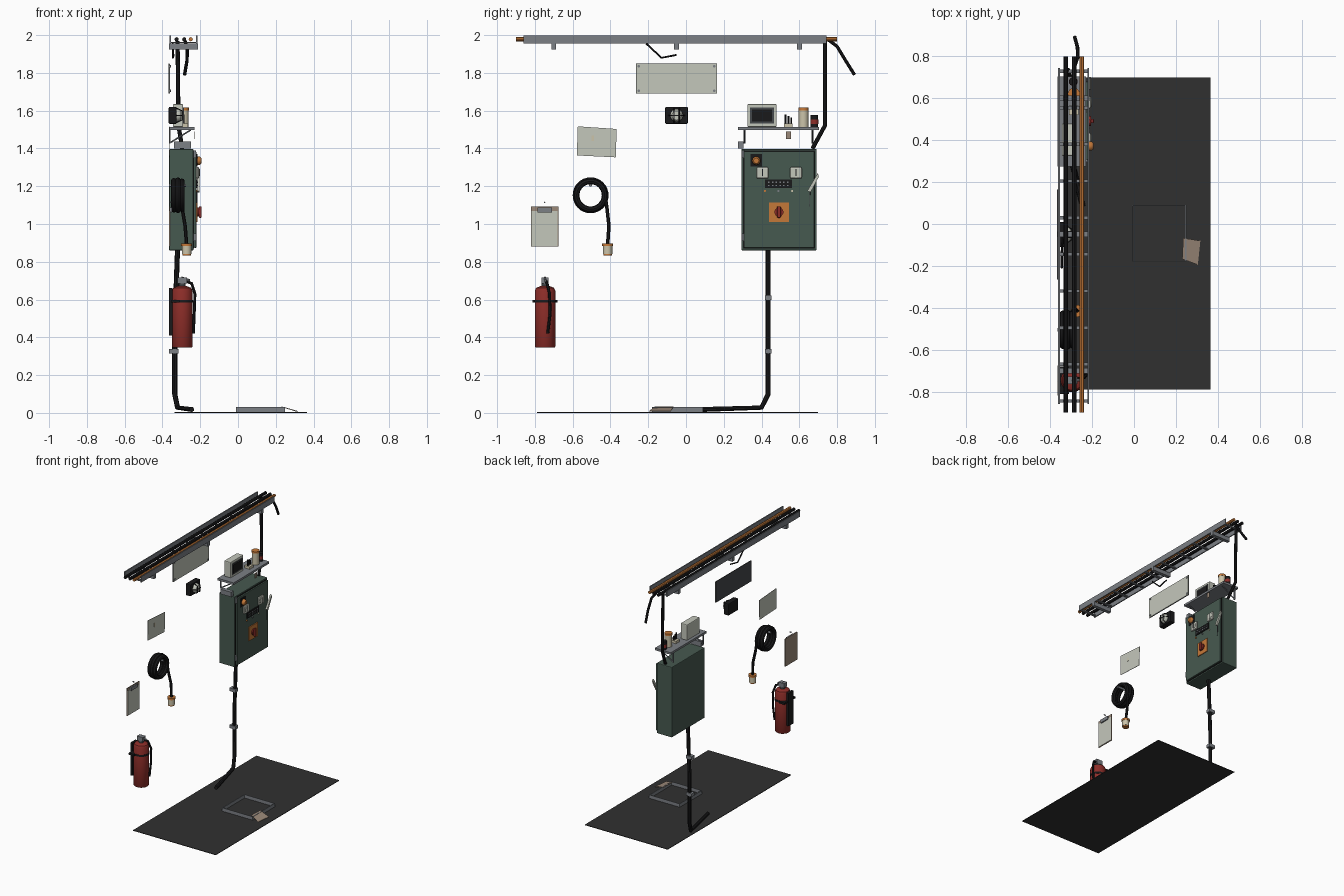
import bpy, bmesh, math
from mathutils import Vector

if "Cube" in bpy.data.objects:
    bpy.data.objects.remove(bpy.data.objects["Cube"])

def mat(name, r, g, b):
    m = bpy.data.materials.new(name)
    m.diffuse_color = (r, g, b, 1)
    m.use_nodes = True
    m.node_tree.nodes["Principled BSDF"].inputs["Base Color"].default_value = m.diffuse_color
    return m

GREEN = mat("cabinet green", .062, .100, .080)
STEEL = mat("steel grey", .20, .215, .235)
BLACK = mat("black rubber", .010, .010, .011)
FLOOR = mat("floor charcoal", .030, .030, .030)
PALE = mat("pale grey", .55, .57, .50)
ORANGE = mat("orange", .56, .19, .04)
RED = mat("red", .27, .027, .022)
TAN = mat("tan board", .33, .25, .19)
CREAM = mat("cream", .60, .55, .40)
DARK = mat("dark steel", .060, .065, .070)

def add(name, m, bm):
    bmesh.ops.recalc_face_normals(bm, faces=bm.faces)
    me = bpy.data.meshes.new(name)
    bm.to_mesh(me)
    bm.free()
    me.materials.append(m)
    ob = bpy.data.objects.new(name, me)
    bpy.context.collection.objects.link(ob)
    return ob

def smooth(ob):
    bpy.ops.object.select_all(action='DESELECT')
    ob.select_set(True)
    bpy.context.view_layer.objects.active = ob
    bpy.ops.object.shade_smooth_by_angle(angle=math.radians(40))
    return ob

def box(name, m, x0, x1, y0, y1, z0, z1, bevel=0):
    bm = bmesh.new()
    bmesh.ops.create_cube(bm, size=1)
    for v in bm.verts:
        v.co = Vector(((x0, x1)[v.co.x > 0], (y0, y1)[v.co.y > 0], (z0, z1)[v.co.z > 0]))
    if bevel:
        bmesh.ops.bevel(bm, geom=bm.edges[:], offset=bevel, segments=2, profile=.5, affect='EDGES')
    return add(name, m, bm)

def lathe(name, m, c, prof, axis='z', n=24):
    """Revolve (radius, height) pairs around an axis through c."""
    bm = bmesh.new()
    rings = []
    for r, h in prof:
        ring = []
        for i in range(n):
            a = 2 * math.pi * (i + .5) / n
            u, w = r * math.cos(a), r * math.sin(a)
            p = Vector((u, w, h)) if axis == 'z' else Vector((h, u, w))
            ring.append(bm.verts.new(Vector(c) + p))
        rings.append(ring)
    for a, b in zip(rings, rings[1:]):
        for i in range(n):
            j = (i + 1) % n
            bm.faces.new((a[i], a[j], b[j], b[i]))
    bm.faces.new(rings[0])
    bm.faces.new(rings[-1])
    return smooth(add(name, m, bm))

def disc(name, m, c, r, depth, n=20):
    return lathe(name, m, c, [(r, 0), (r, depth)], 'x', n)

def can(name, m, c, r, h, n=20):
    return lathe(name, m, c, [(r, 0), (r, h)], 'z', n)

def tube(name, m, pts, r, closed=False):
    cu = bpy.data.curves.new(name, 'CURVE')
    cu.dimensions = '3D'
    cu.bevel_depth = r
    cu.bevel_resolution = 2
    cu.use_fill_caps = True
    sp = cu.splines.new('POLY')
    sp.points.add(len(pts) - 1)
    for p, q in zip(sp.points, pts):
        p.co = (*q, 1)
    sp.use_cyclic_u = closed
    cu.materials.append(m)
    ob = bpy.data.objects.new(name, cu)
    bpy.context.collection.objects.link(ob)
    bpy.ops.object.select_all(action='DESELECT')
    ob.select_set(True)
    bpy.context.view_layer.objects.active = ob
    bpy.ops.object.convert(target='MESH')
    return smooth(bpy.context.object)

def sheet(name, m, pts, off):
    """Thin slab between a polygon and its shifted copy."""
    bm = bmesh.new()
    a = [bm.verts.new(p) for p in pts]
    b = [bm.verts.new(Vector(p) + Vector(off)) for p in pts]
    bm.faces.new(a)
    bm.faces.new(b)
    for i in range(len(a)):
        j = (i + 1) % len(a)
        bm.faces.new((a[i], a[j], b[j], b[i]))
    return add(name, m, bm)

# floor mat, open hatch frame and dropped paper
box("floor_mat", FLOOR, -.335, .365, -.79, .70, 0, .004)
for i, x in enumerate((-.01, .244)):
    box(f"hatch_side_{i}", STEEL, x, x + .006, -.18, .09, .004, .03)
for i, y in enumerate((-.18, .086)):
    box(f"hatch_end_{i}", STEEL, -.005, .25, y, y + .004, .004, .03)
sheet("dropped_paper", TAN, [(.235, -.067, .031), (.317, -.08, .008), (.305, -.195, .008), (.23, -.167, .031)], (0, 0, .002))

# cable tray with rungs, supports and cables
for i, x in enumerate((-.362, -.222)):
    box(f"tray_rail_{i}", STEEL, x, x + .008, -.86, .745, 1.955, 1.998)
for i in range(10):
    y = -.845 + i * .175
    box(f"tray_rung_{i}", STEEL, -.356, -.22, y - .008, y + .008, 1.957, 1.964)
for i, y in enumerate((-.70, -.05, .60)):
    box(f"tray_support_{i}", STEEL, -.365, -.212, y - .013, y + .013, 1.925, 1.956)
for i, (x, m) in enumerate(((-.325, BLACK), (-.285, BLACK), (-.25, ORANGE))):
    tube(f"tray_cable_{i}", m, [(x, -.90, 1.978), (x, .80, 1.978)], .011)
tube("loose_cable_end", BLACK, [(-.285, .75, 1.978), (-.268, .80, 1.94), (-.27, .845, 1.865), (-.283, .892, 1.79)], .009)
tube("hanging_cable", BLACK, [(-.345, -.21, 1.955), (-.345, -.13, 1.88), (-.34, -.05, 1.895)], .005)
tube("drop_cable", BLACK, [(-.32, .735, 1.97), (-.315, .735, 1.52), (-.295, .67, 1.40)], .011)

# wall sign with bolts
box("sign_plate", DARK, -.367, -.363, -.265, .165, 1.69, 1.85)
box("sign_face", PALE, -.363, -.360, -.263, .163, 1.692, 1.848)
for y in (-.25, .15):
    for z in (1.705, 1.835):
        disc("sign_bolt", STEEL, (-.361, y, z), .007, .005, 8)

# bulkhead light with cage
box("light_base", BLACK, -.367, -.325, -.11, .01, 1.53, 1.62, .006)
lathe("light_lens", PALE, (-.325, -.05, 1.575), [(.034, 0), (.034, .012), (.024, .024)], 'x')
for d in (-.014, .014):
    tube("cage_bar_upright", BLACK, [(-.325, -.05 + d, 1.537), (-.297, -.05 + d, 1.55), (-.297, -.05 + d, 1.60), (-.325, -.05 + d, 1.613)], .003)
tube("cage_bar_cross", BLACK, [(-.325, -.092, 1.575), (-.297, -.075, 1.575), (-.297, -.025, 1.575), (-.325, -.008, 1.575)], .003)

# shelf with brackets
box("shelf", STEEL, -.365, -.23, .275, .705, 1.498, 1.514)
for y in (.31, .67):
    box("shelf_bracket_leg", STEEL, -.365, -.358, y - .005, y + .005, 1.425, 1.5)
    tube("shelf_bracket_brace", STEEL, [(-.36, y, 1.43), (-.25, y, 1.498)], .004)
box("cable_gland_box", STEEL, -.34, -.25, .275, .305, 1.40, 1.437)

# items on the shelf
box("monitor", PALE, -.345, -.29, .325, .48, 1.514, 1.635, .006)
box("monitor_screen", DARK, -.29, -.287, .34, .465, 1.532, 1.617)
box("screen_glass", BLACK, -.287, -.285, .35, .455, 1.542, 1.607)
box("pen_block", CREAM, -.31, -.265, .52, .565, 1.514, 1.533)
for y, z in ((.527, 1.58), (.542, 1.572), (.557, 1.565)):
    can("pen", BLACK, (-.288, y, 1.533), .005, z - 1.533, 8)
can("jar", CREAM, (-.287, .622, 1.514), .026, .088)
can("jar_lid", ORANGE, (-.287, .622, 1.602), .028, .014)
can("small_can", BLACK, (-.29, .68, 1.514), .02, .062)
can("small_can_band", RED, (-.29, .68, 1.53), .0212, .024)
box("hanging_tag", TAN, -.23, -.227, .53, .555, 1.45, 1.49)

# electrical cabinet and door
box("cabinet", GREEN, -.365, -.236, .293, .692, .86, 1.397, .005)
box("door_seal", BLACK, -.237, -.232, .302, .684, .87, 1.388)
box("cabinet_door", GREEN, -.233, -.22, .306, .68, .874, 1.384, .004)
for z in (.93, 1.37):
    can("door_hinge", STEEL, (-.228, .302, z - .02), .007, .04, 10)
box("beacon_plate", BLACK, -.222, -.215, .342, .402, 1.305, 1.37)
lathe("beacon_lamp", ORANGE, (-.215, .372, 1.335), [(.022, 0), (.022, .012), (.014, .022)], 'x')
for y in (.405, .582):
    box("gauge_case", PALE, -.222, -.206, y - .031, y + .031, 1.24, 1.302, .008)
    disc("gauge_dial", PALE, (-.206, y, 1.271), .024, .003)
    box("gauge_needle", BLACK, -.204, -.201, y - .003, y + .003, 1.253, 1.292)
box("terminal_strip", BLACK, -.222, -.214, .418, .56, 1.19, 1.235)
for i in range(6):
    for z in (1.203, 1.221):
        box("terminal_pin", STEEL, -.215, -.212, .434 + i * .02, .442 + i * .02, z - .003, z + .003)
for y, m in ((.418, ORANGE), (.489, STEEL), (.562, CREAM)):
    disc("door_stud", m, (-.222, y, 1.175), .006, .008, 10)
box("switch_plate", ORANGE, -.222, -.214, .44, .545, 1.01, 1.115)
disc("switch_knob", RED, (-.214, .492, 1.063), .024, .008, 12)
box("switch_grip", RED, -.207, -.192, .482, .502, 1.033, 1.093, .004)
sheet("door_lever", PALE, [(-.218, .642, 1.175), (-.218, .66, 1.168), (-.218, .703, 1.25), (-.218, .698, 1.27)], (.013, 0, 0))
tube("key_cord", DARK, [(-.217, .656, 1.17), (-.217, .655, 1.09)], .002)

# conduit from the cabinet down to the floor
tube("floor_conduit", BLACK, [(-.32, .435, .87), (-.335, .435, .45), (-.335, .435, .10), (-.32, .40, .028), (-.245, .085, .018)], .0135)
for z in (.61, .327):
    box("conduit_clamp", STEEL, -.365, -.315, .418, .452, z - .012, z + .012)

# pinned note
sheet("wall_note", PALE, [(-.362, -.573, 1.517), (-.362, -.367, 1.503), (-.362, -.372, 1.353), (-.362, -.578, 1.363)], (.003, 0, 0))
box("note_mark", CREAM, -.359, -.357, -.499, -.486, 1.44, 1.468)

# coiled cable with hand lamp
for i, (x, r) in enumerate(((-.34, .077), (-.318, .08), (-.297, .074))):
    tube(f"cable_coil_{i}", BLACK, [(x, -.505 + r * math.cos(a * math.pi / 16), 1.152 + r * math.sin(a * math.pi / 16)) for a in range(32)], .015, True)
disc("coil_peg", STEEL, (-.365, -.505, 1.205), .008, .09, 10)
tube("lamp_cord", BLACK, [(-.30, -.43, 1.165), (-.295, -.418, 1.08), (-.28, -.408, .99), (-.272, -.415, .89)], .010)
can("hand_lamp", CREAM, (-.272, -.415, .842), .025, .043)
can("lamp_cap", ORANGE, (-.272, -.415, .883), .029, .014)
can("lamp_base", ORANGE, (-.272, -.415, .834), .023, .009)

# clipboard
box("clipboard", TAN, -.366, -.361, -.82, -.676, .88, 1.092)
box("clipboard_paper", PALE, -.361, -.358, -.817, -.68, .883, 1.07)
box("clipboard_clip", STEEL, -.361, -.35, -.785, -.71, 1.062, 1.088)
disc("clipboard_nail", STEEL, (-.366, -.748, 1.115), .004, .014, 8)

# fire extinguisher
ec = (-.295, -.746, 0)
lathe("extinguisher_body", RED, ec, [(.05, .345), (.055, .352), (.055, .645), (.048, .662), (.022, .672)])
can("extinguisher_neck", DARK, (-.295, -.746, .67), .018, .03)
box("extinguisher_valve", STEEL, -.32, -.27, -.764, -.728, .685, .718)
tube("extinguisher_lever", STEEL, [(-.30, -.746, .715), (-.255, -.746, .70)], .007)
can("extinguisher_strap", BLACK, (-.295, -.746, .584), .0575, .014)
box("extinguisher_strap_lugs", BLACK, -.355, -.31, -.812, -.68, .584, .598)
box("extinguisher_bracket", BLACK, -.366, -.348, -.775, -.717, .41, .66)
tube("extinguisher_hose", BLACK, [(-.28, -.742, .70), (-.245, -.735, .685), (-.228, -.722, .63), (-.232, -.72, .52), (-.236, -.732, .42)], .008)
